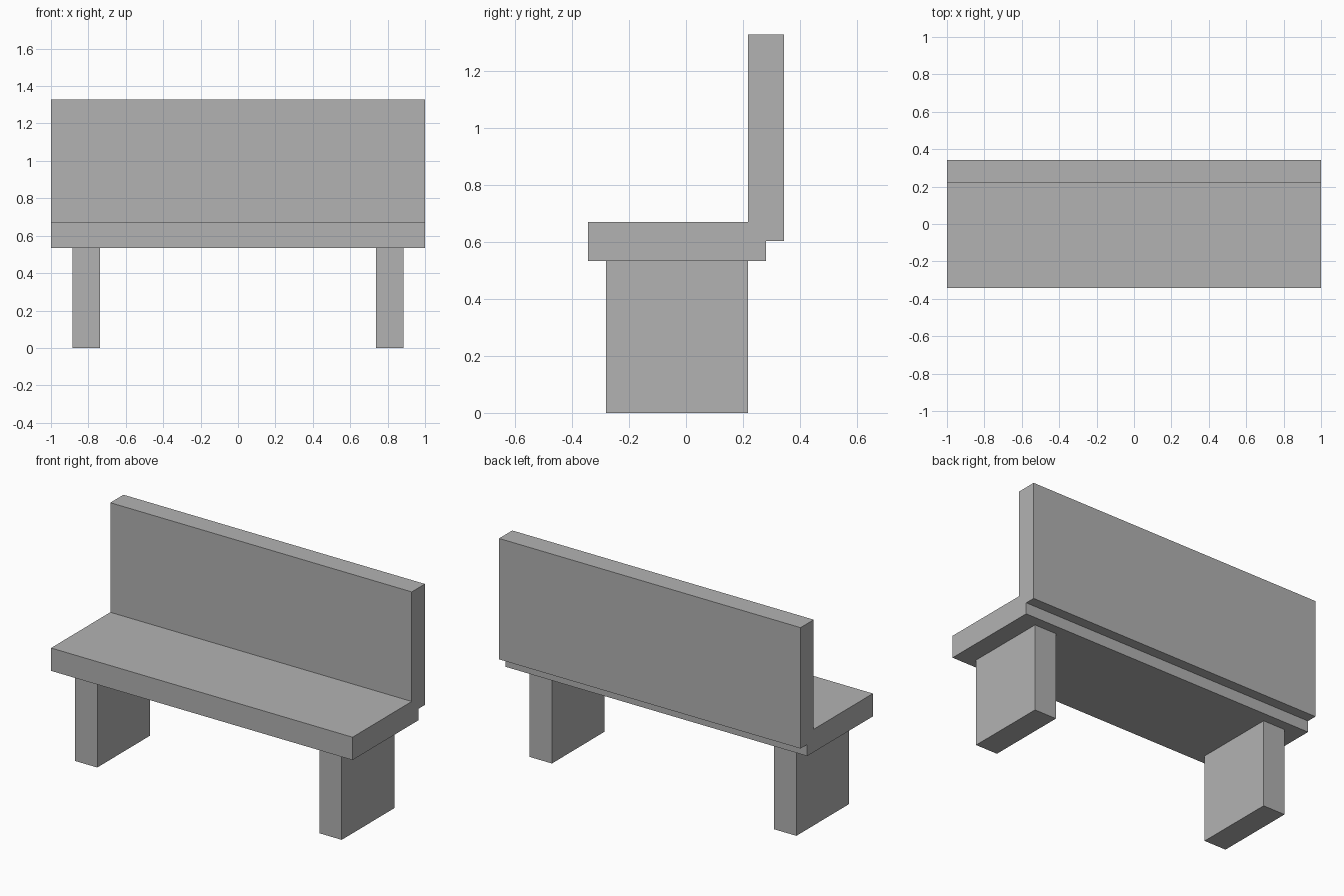
import bpy
import bmesh

default_cube = bpy.data.objects.get("Cube")
if default_cube:
    bpy.data.objects.remove(default_cube, do_unlink=True)

# Single plain grey
GREY = (0.448, 0.448, 0.448, 1.0)
grey = bpy.data.materials.new("plain_grey")
grey.use_nodes = True
grey.diffuse_color = GREY
grey.node_tree.nodes["Principled BSDF"].inputs["Base Color"].default_value = GREY


def extrude_profile(name, profile, x_min, x_max):
    """Extrude a closed (y, z) outline along x."""
    bm = bmesh.new()
    face = bm.faces.new([bm.verts.new((x_min, y, z)) for y, z in profile])
    result = bmesh.ops.extrude_face_region(bm, geom=[face])
    moved = [g for g in result["geom"] if isinstance(g, bmesh.types.BMVert)]
    bmesh.ops.translate(bm, verts=moved, vec=(x_max - x_min, 0, 0))
    bmesh.ops.recalc_face_normals(bm, faces=bm.faces)
    mesh = bpy.data.meshes.new(name)
    bm.to_mesh(mesh)
    bm.free()
    mesh.materials.append(grey)
    obj = bpy.data.objects.new(name, mesh)
    bpy.context.collection.objects.link(obj)
    return obj


# Seat slab and upright backrest, with the step where they overlap behind
seat_bottom, seat_top = 0.533, 0.67
seat_front, seat_rear = -0.343, 0.28
back_front, back_rear = 0.218, 0.343
back_bottom, back_top = 0.602, 1.327
extrude_profile("seat_and_backrest", [
    (seat_front, seat_bottom), (seat_rear, seat_bottom),
    (seat_rear, back_bottom), (back_rear, back_bottom),
    (back_rear, back_top), (back_front, back_top),
    (back_front, seat_top), (seat_front, seat_top),
], -1.0, 1.0)

# Two slab legs
leg_front, leg_rear = -0.281, 0.218
leg_outline = [(leg_front, 0), (leg_rear, 0),
               (leg_rear, seat_bottom), (leg_front, seat_bottom)]
leg_centre, leg_half = 0.811, 0.074
for name, side in (("left_leg", 1), ("right_leg", -1)):
    centre = side * leg_centre
    extrude_profile(name, leg_outline, centre - leg_half, centre + leg_half)
